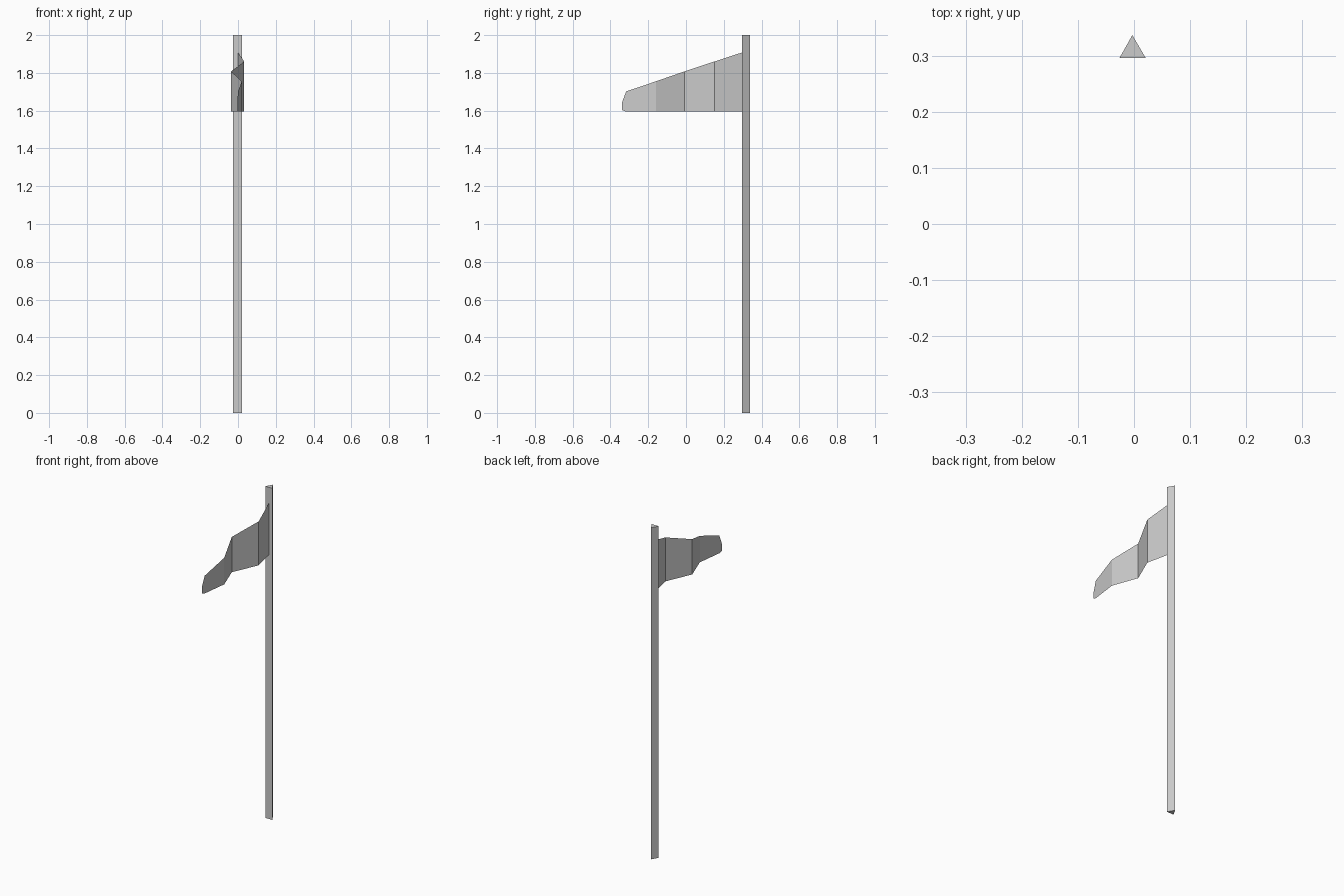
import bpy, bmesh

if "Cube" in bpy.data.objects:
    bpy.data.objects.remove(bpy.data.objects["Cube"])

def make_object(name, bm):
    bm.normal_update()
    mesh = bpy.data.meshes.new(name)
    bm.to_mesh(mesh)
    bm.free()
    obj = bpy.data.objects.new(name, mesh)
    bpy.context.collection.objects.link(obj)
    return obj

# Pole: three-sided prism
bm = bmesh.new()
section = [(-0.026, 0.297), (0.021, 0.297), (-0.003, 0.338)]
base = bm.faces.new([bm.verts.new((x, y, 0)) for x, y in section])
ext = bmesh.ops.extrude_face_region(bm, geom=[base])
top = [v for v in ext["geom"] if isinstance(v, bmesh.types.BMVert)]
bmesh.ops.translate(bm, verts=top, vec=(0, 0, 2))
bmesh.ops.recalc_face_normals(bm, faces=bm.faces)
make_object("pole", bm)

# Flag: thin folded sheet, columns of (x, y, bottom z, top z) from pole to tip
bm = bmesh.new()
columns = [(0.0, 0.297, 1.595, 1.908), (0.033, 0.15, 1.595, 1.86),
           (-0.036, -0.008, 1.595, 1.808), (0.02, -0.16, 1.595, 1.755),
           (0.0, -0.317, 1.595, 1.702), (-0.003, -0.338, 1.603, 1.645)]
pairs = [(bm.verts.new((x, y, a)), bm.verts.new((x, y, b))) for x, y, a, b in columns]
for (a, b), (c, d) in zip(pairs, pairs[1:]):
    bm.faces.new((a, b, d, c))
make_object("flag", bm)
